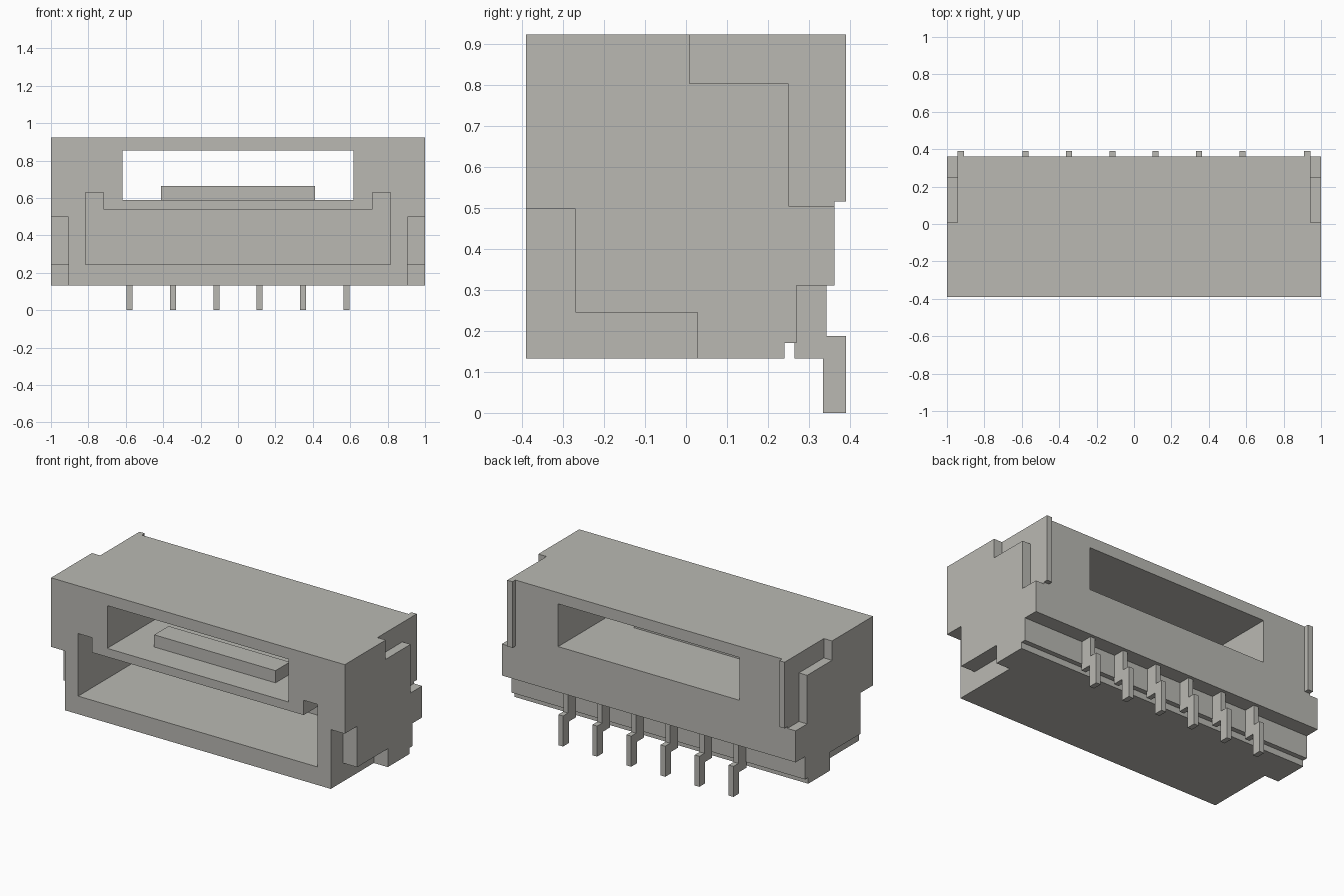
import bpy, bmesh

cube = bpy.data.objects.get("Cube")
if cube:
    bpy.data.objects.remove(cube, do_unlink=True)

grey = bpy.data.materials.new("warm grey plastic")
grey.use_nodes = True
colour = (0.49, 0.485, 0.45, 1)
grey.diffuse_color = colour
grey.node_tree.nodes["Principled BSDF"].inputs["Base Color"].default_value = colour


def prism(name, profile, axis, lo, hi):
    """Extrude a profile: (y, z) points along x, or (x, z) points along y."""
    def place(p, d):
        return (d, p[0], p[1]) if axis == "x" else (p[0], d, p[1])
    bm = bmesh.new()
    a = [bm.verts.new(place(p, lo)) for p in profile]
    b = [bm.verts.new(place(p, hi)) for p in profile]
    bm.faces.new(a)
    bm.faces.new(b[::-1])
    n = len(profile)
    for i in range(n):
        j = (i + 1) % n
        bm.faces.new((a[i], b[i], b[j], a[j]))
    bmesh.ops.recalc_face_normals(bm, faces=bm.faces)
    mesh = bpy.data.meshes.new(name)
    bm.to_mesh(mesh)
    bm.free()
    mesh.materials.append(grey)
    obj = bpy.data.objects.new(name, mesh)
    bpy.context.collection.objects.link(obj)
    return obj


def rect(x0, x1, z0, z1):
    return [(x0, z0), (x1, z0), (x1, z1), (x0, z1)]


def cut(target, cutter):
    cutter.hide_render = True
    mod = target.modifiers.new("cut", "BOOLEAN")
    mod.operation = "DIFFERENCE"
    mod.solver = "EXACT"
    mod.object = cutter
    bpy.context.view_layer.objects.active = target
    bpy.ops.object.modifier_apply(modifier=mod.name)
    bpy.data.objects.remove(cutter, do_unlink=True)


# Housing with its stepped lower back edge
housing = prism("housing", [(-.39, .132), (.24, .132), (.24, .17), (.27, .17),
                            (.27, .31), (.362, .31), (.362, .922), (-.39, .922)],
                "x", -1, 1)

# Window running right through, and the blind mating slot below it
cut(housing, prism("window_cutter", rect(-.617, .617, .59, .853), "y", -.6, .6))
cut(housing, prism("slot_cutter", [(-.815, .243), (.815, .243), (.815, .628), (.72, .628),
                                   (.72, .537), (-.72, .537), (-.72, .628), (-.815, .628)],
                   "y", -.6, .17))

# Stepped reliefs on both ends
front_step = [(-.6, .0), (.028, .0), (.028, .245), (-.27, .245), (-.27, .497), (-.6, .497)]
back_step = [(.008, 1.1), (.008, .803), (.25, .803), (.25, .504), (.6, .504), (.6, 1.1)]
for side in (-1, 1):
    for profile, inner in ((front_step, .905), (back_step, .944)):
        lo, hi = sorted((side * inner, side * 1.2))
        cut(housing, prism("end_cutter", profile, "x", lo, hi))

# Raised key on the window floor
key = prism("latch_key", rect(-.413, .413, .585, .665), "y", -.225, -.085)

# Slim ribs at the back corners
for side, label in ((1, "left"), (-1, "right")):
    lo, hi = sorted((side * .908, side * .944))
    prism(label + "_back_rib", rect(.355, .39, .515, .922), "x", lo, hi)

# Six cranked contact pins
pin = [(.265, .132), (.334, .132), (.334, 0), (.39, 0), (.39, .188),
       (.342, .188), (.342, .312), (.265, .312)]
for i in range(6):
    x = (i - 2.5) * .232
    prism(f"contact_pin_{i + 1}", pin, "x", x - .016, x + .016)
